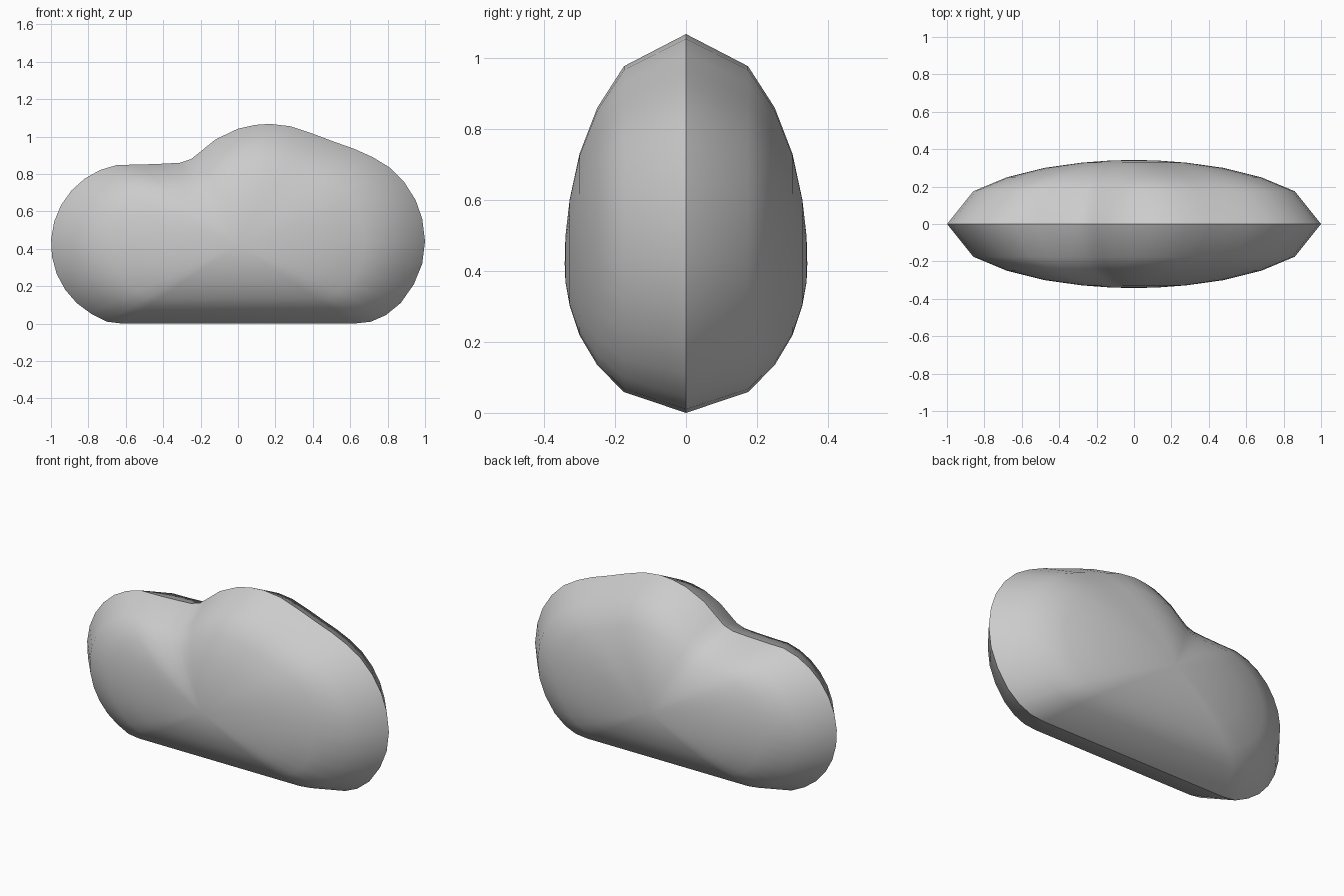
import bpy
import bmesh
import math

if "Cube" in bpy.data.objects:
    bpy.data.objects.remove(bpy.data.objects["Cube"], do_unlink=True)


def make_material(name, colour):
    material = bpy.data.materials.new(name)
    material.use_nodes = True
    material.diffuse_color = colour
    material.node_tree.nodes["Principled BSDF"].inputs["Base Color"].default_value = colour
    return material


def arc(cx, cz, radius, start, end, steps):
    angles = [math.radians(start + (end - start) * i / steps) for i in range(steps + 1)]
    return [(cx + radius * math.cos(a), cz + radius * math.sin(a)) for a in angles]


# Cloud silhouette, clockwise from the lower left corner
left_lobe = arc(-0.57, 0.425, 0.43, 240, 100, 11)
crown = [(-0.53, 0.85), (-0.4, 0.855), (-0.31, 0.86), (-0.25, 0.88), (-0.2, 0.92),
         (-0.12, 0.985), (0, 1.042), (0.09, 1.062), (0.17, 1.068), (0.28, 1.055),
         (0.4, 1.015), (0.52, 0.97), (0.62, 0.935)]
right_lobe = [(0.72, 0.89), (0.81, 0.835), (0.89, 0.755), (0.95, 0.66), (0.985, 0.56),
              (1, 0.44), (0.985, 0.32), (0.94, 0.21), (0.87, 0.11), (0.79, 0.045)]
base = [(0.71, 0.01), (0.62, 0), (-0.62, 0), (-0.7, 0.01)]
outline = left_lobe + crown + right_lobe + base

# Domed cross-section: outline scale and depth of each ring
centre_z = 0.42
dome = [(0.12, 0.34), (0.28, 0.328), (0.48, 0.3), (0.68, 0.25), (0.86, 0.175)]
sections = [(s, -d) for s, d in dome] + [(1, 0)] + [(s, d) for s, d in reversed(dome)]

bm = bmesh.new()
rings = [[bm.verts.new((x * s, y, centre_z + (z - centre_z) * s)) for x, z in outline]
         for s, y in sections]
front_tip = bm.verts.new((0, -0.342, centre_z))
back_tip = bm.verts.new((0, 0.342, centre_z))

# Skin between rings, closed by a fan at each tip
count = len(outline)
for i in range(count):
    j = (i + 1) % count
    for inner, outer in zip(rings, rings[1:]):
        bm.faces.new((inner[i], inner[j], outer[j], outer[i]))
    bm.faces.new((front_tip, rings[0][j], rings[0][i]))
    bm.faces.new((back_tip, rings[-1][i], rings[-1][j]))
bmesh.ops.recalc_face_normals(bm, faces=bm.faces)

# Smooth puffs with a sharp rim around the silhouette
for face in bm.faces:
    face.smooth = True
for edge in bm.edges:
    edge.smooth = any(abs(v.co.y) > 0.001 for v in edge.verts)

mesh = bpy.data.meshes.new("cloud")
bm.to_mesh(mesh)
bm.free()
mesh.materials.append(make_material("light grey", (0.6, 0.6, 0.6, 1)))
cloud = bpy.data.objects.new("cloud", mesh)
bpy.context.collection.objects.link(cloud)
